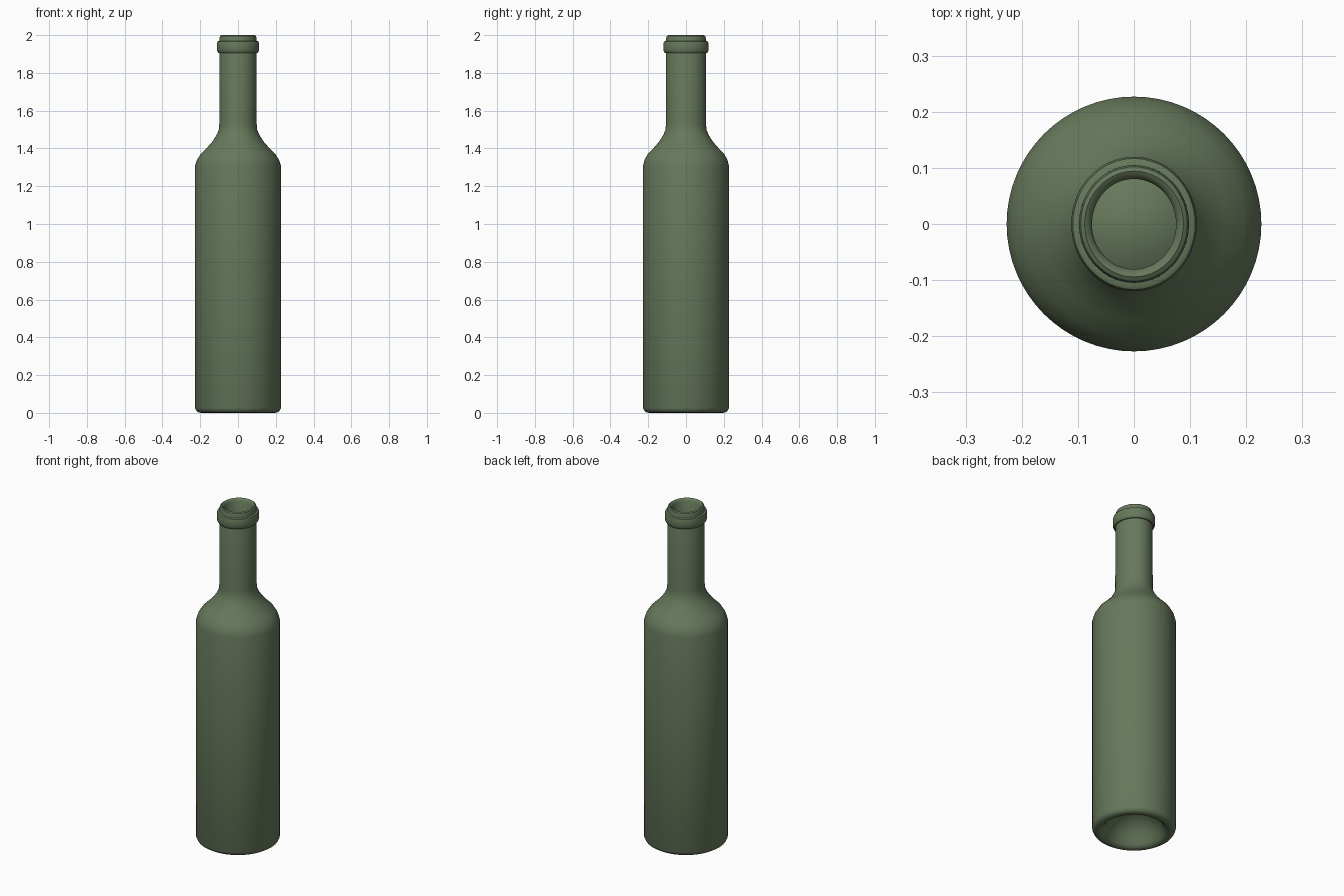
import bpy, bmesh, math

if "Cube" in bpy.data.objects:
    bpy.data.objects.remove(bpy.data.objects["Cube"])

SEG = 64
glass = bpy.data.materials.new("green_glass")
glass.diffuse_color = (0.135, 0.19, 0.105, 1)
glass.use_nodes = True
glass.node_tree.nodes["Principled BSDF"].inputs["Base Color"].default_value = glass.diffuse_color

def oval(z):
    # neck is slightly deeper than wide; the body is round
    t = min(max((z - 1.31) / 0.18, 0), 1)
    return 1 + 0.07 * t

def lathe(name, profile, closed=False):
    bm = bmesh.new()
    rings = []
    for r, z in profile:
        if r == 0:
            rings.append([bm.verts.new((0, 0, z))] * SEG)
        else:
            rings.append([bm.verts.new((r * math.cos(a), r * oval(z) * math.sin(a), z))
                          for a in (2 * math.pi * i / SEG for i in range(SEG))])
    pairs = list(zip(rings, rings[1:]))
    if closed:
        pairs.append((rings[-1], rings[0]))
    for lo, hi in pairs:
        for i in range(SEG):
            j = (i + 1) % SEG
            bm.faces.new(list(dict.fromkeys((lo[i], lo[j], hi[j], hi[i]))))
    bmesh.ops.recalc_face_normals(bm, faces=bm.faces)
    me = bpy.data.meshes.new(name)
    bm.to_mesh(me)
    bm.free()
    me.materials.append(glass)
    ob = bpy.data.objects.new(name, me)
    bpy.context.collection.objects.link(ob)
    bpy.context.view_layer.objects.active = ob
    ob.select_set(True)
    bpy.ops.object.shade_smooth_by_angle(angle=math.radians(35))
    ob.select_set(False)
    return ob

# bottle: punt, outer wall, lip, inner wall, inner punt
punt = [(0, 0.14), (0.04, 0.134), (0.08, 0.116), (0.12, 0.085), (0.15, 0.045), (0.168, 0.015)]
outer = [(0.18, 0.004), (0.192, 0), (0.208, 0.002), (0.22, 0.01), (0.227, 0.025),
         (0.227, 1.31), (0.217, 1.34), (0.196, 1.373), (0.165, 1.403), (0.135, 1.437),
         (0.115, 1.468), (0.102, 1.497), (0.099, 1.53), (0.098, 1.985)]
lip = [(0.095, 1.995), (0.088, 2.0), (0.081, 1.996), (0.075, 1.985)]
inner = [(0.075, 1.53), (0.08, 1.49), (0.112, 1.43), (0.145, 1.392), (0.178, 1.36),
         (0.198, 1.33), (0.205, 1.3), (0.205, 0.05), (0.195, 0.03), (0.18, 0.035),
         (0.165, 0.065), (0.13, 0.105), (0.085, 0.137), (0.04, 0.155), (0, 0.16)]
lathe("bottle", punt + outer + lip + inner)

# raised collar below the mouth
lathe("neck_collar", [(0.09, 1.905), (0.104, 1.905), (0.109, 1.912), (0.112, 1.922),
                      (0.112, 1.955), (0.109, 1.965), (0.104, 1.968), (0.09, 1.968)], closed=True)
